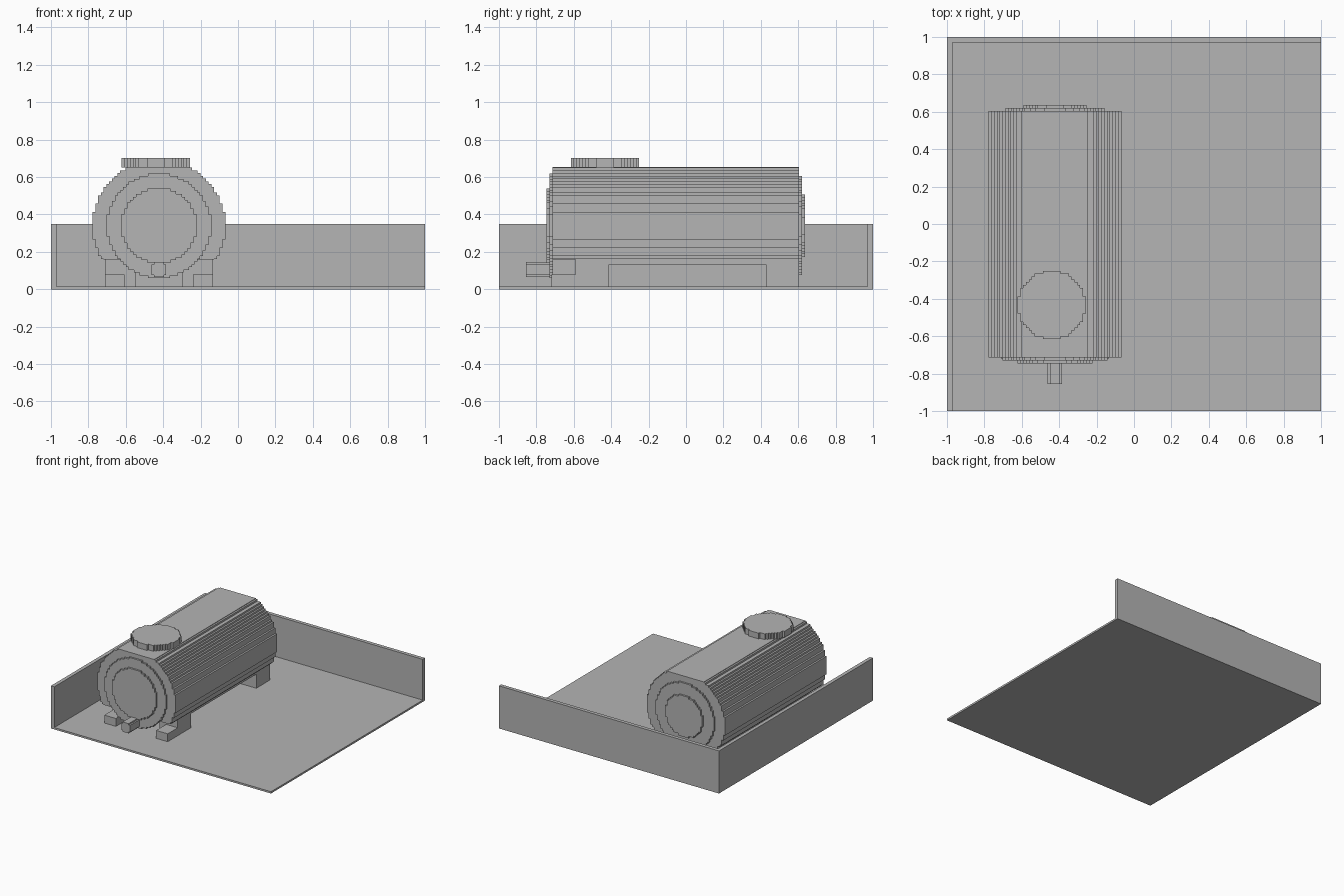
import bpy, bmesh, math
from mathutils import Vector

cube = bpy.data.objects.get("Cube")
if cube:
    bpy.data.objects.remove(cube, do_unlink=True)

grey = bpy.data.materials.new("plain_grey")
grey.use_nodes = True
grey.diffuse_color = (0.46, 0.46, 0.46, 1)
grey.node_tree.nodes["Principled BSDF"].inputs["Base Color"].default_value = grey.diffuse_color

STEP = 0.0149       # size of one stair step
CX, CZ = -0.423, 0.34   # tank axis


def finish(name, bm):
    bmesh.ops.recalc_face_normals(bm, faces=bm.faces)
    mesh = bpy.data.meshes.new(name)
    bm.to_mesh(mesh)
    bm.free()
    mesh.materials.append(grey)
    obj = bpy.data.objects.new(name, mesh)
    bpy.context.collection.objects.link(obj)
    return obj


def box(name, lo, hi):
    lo, hi = Vector(lo), Vector(hi)
    bm = bmesh.new()
    bmesh.ops.create_cube(bm, size=1)
    for v in bm.verts:
        v.co = (lo + hi) / 2 + v.co * (hi - lo)
    return finish(name, bm)


def stepped_circle(r):
    """Outline of a disc made of square steps, counter-clockwise."""
    n = max(2, round(r / STEP))
    s = r / n
    heights = [round(math.sqrt(n * n - (i + 0.5) ** 2)) for i in range(n)]
    quad = []
    for i in reversed(range(n)):
        quad += [((i + 1) * s, heights[i] * s), (i * s, heights[i] * s)]
    left = [(-x, y) for x, y in reversed(quad)]
    top = quad + left
    return top + [(-x, -y) for x, y in top]


def stepped_disc(name, centre, r, start, end, axis="y", low=None, high=None):
    """Extrude the stepped outline along an axis, with optional flat cuts."""
    points = []
    for u, v in stepped_circle(r):
        u, v = u + centre[0], v + centre[1]
        if low is not None:
            v = max(v, low)
        if high is not None:
            v = min(v, high)
        p = Vector((u, start, v)) if axis == "y" else Vector((u, v, start))
        if not points or (p - points[-1]).length > 1e-5:
            points.append(p)
    if (points[0] - points[-1]).length < 1e-5:
        points.pop()
    # keep corners only
    corners = [p for i, p in enumerate(points)
               if (p - points[i - 1]).cross(points[(i + 1) % len(points)] - p).length > 1e-8]
    bm = bmesh.new()
    face = bm.faces.new([bm.verts.new(p) for p in corners])
    ext = bmesh.ops.extrude_face_region(bm, geom=[face])
    move = Vector((0, end - start, 0)) if axis == "y" else Vector((0, 0, end - start))
    bmesh.ops.translate(bm, vec=move,
                        verts=[g for g in ext["geom"] if isinstance(g, bmesh.types.BMVert)])
    return finish(name, bm)


# Base with two low walls
box("floor", (-1, -1, 0), (1, 1, 0.015))
box("side_wall", (-1, -1, 0), (-0.97, 1, 0.35))
box("back_wall", (-1, 0.97, 0), (1, 1, 0.35))

# Tank and its raised end plates
axis = (CX, CZ)
stepped_disc("tank_body", axis, 0.355, -0.715, 0.605, low=0.16, high=0.655)
box("tank_belly", (CX - 0.288, -0.59, 0.13), (CX + 0.288, 0.605, 0.162))
stepped_disc("front_plate", axis, 0.28, -0.73, -0.71)
stepped_disc("front_cover", axis, 0.2, -0.745, -0.72)
stepped_disc("back_plate", axis, 0.265, 0.6, 0.62)
stepped_disc("back_cover", axis, 0.168, 0.61, 0.635)

# Hatch on top and outlet at the front
stepped_disc("hatch", (-0.44, -0.433), 0.183, 0.65, 0.702, axis="z")
outlet = (CX, 0.105)
box("outlet_core", (CX - 0.039, -0.855, 0.077), (CX + 0.039, -0.72, 0.133))
box("outlet_rib", (CX - 0.027, -0.855, 0.065), (CX + 0.027, -0.72, 0.145))

# Legs and front feet
for side, label in ((1, "left"), (-1, "right")):
    def span(a, b):
        return sorted((CX + side * a, CX + side * b))
    x0, x1 = span(0.123, 0.288)
    box(label + "_front_leg", (x0, -0.59, 0), (x1, -0.415, 0.135))
    box(label + "_back_leg", (x0, 0.43, 0), (x1, 0.605, 0.135))
    x0, x1 = span(0.183, 0.288)
    box(label + "_front_foot", (x0, -0.72, 0), (x1, -0.58, 0.08))
